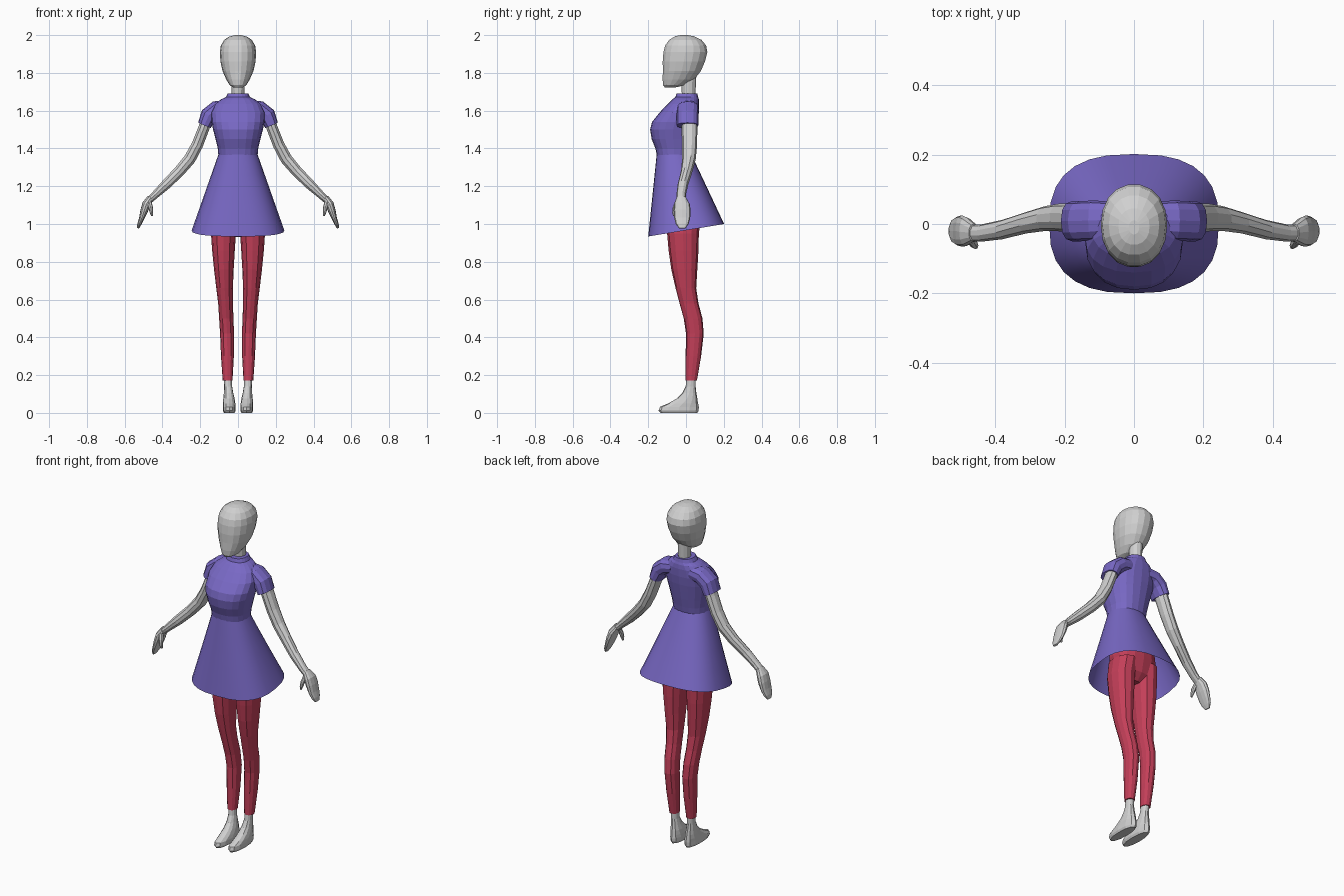
import bpy, bmesh, math
from mathutils import Vector as V


def material(name, rgb):
    m = bpy.data.materials.new(name)
    m.diffuse_color = (*rgb, 1)
    return m


SKIN = material("light grey skin", (0.63, 0.63, 0.63))
DRESS = material("violet cloth", (0.19, 0.14, 0.56))
LEGS = material("crimson leggings", (0.55, 0.05, 0.10))


def loft(name, rings, mat, n=16, caps=True, smooth=0):
    """Skin rings of (centre, u axis, v axis, superellipse exponent)."""
    bm = bmesh.new()
    loops = []
    for c, u, v, e in rings:
        row = []
        for i in range(n):
            a = 2 * math.pi * i / n
            ca, sa = math.cos(a), math.sin(a)
            p = math.copysign(abs(ca) ** (2 / e), ca)
            q = math.copysign(abs(sa) ** (2 / e), sa)
            row.append(bm.verts.new(V(c) + V(u) * p + V(v) * q))
        loops.append(row)
    for a, b in zip(loops, loops[1:]):
        for i in range(n):
            j = (i + 1) % n
            bm.faces.new((a[i], a[j], b[j], b[i]))
    if caps:
        bm.faces.new(loops[0])
        bm.faces.new(loops[-1])
    bmesh.ops.recalc_face_normals(bm, faces=bm.faces)
    me = bpy.data.meshes.new(name)
    bm.to_mesh(me)
    bm.free()
    me.materials.append(mat)
    ob = bpy.data.objects.new(name, me)
    bpy.context.collection.objects.link(ob)
    if smooth:
        bpy.context.view_layer.objects.active = ob
        ob.select_set(True)
        bpy.ops.object.shade_smooth_by_angle(angle=math.radians(smooth))
        ob.select_set(False)
    return ob


def stack(rows, x=0, e=2.0):
    """Level rings from rows of (z, front y, back y, half width[, x])."""
    out = []
    for r in rows:
        z, f, b, w = r[:4]
        cx = x * r[4] if len(r) > 4 else x
        out.append(((cx, (f + b) / 2, z), (w, 0, 0), (0, (b - f) / 2, 0), e))
    return out


def limb(rows, s, e=2.0):
    """Rings along a path of (x, y, z, half depth in y, half thickness)."""
    out = []
    for i, (x, y, z, d, t) in enumerate(rows):
        a, b = rows[max(i - 1, 0)], rows[min(i + 1, len(rows) - 1)]
        k = V((b[0] - a[0], 0, b[2] - a[2])).normalized()
        out.append(((s * x, y, z), (0, d, 0), (s * -k.z * t, 0, k.x * t), e))
    return out


# Head and neck
loft("head", stack([
    (1.722, -.112, -.06, .022), (1.735, -.122, -.005, .044),
    (1.765, -.125, .045, .062), (1.81, -.124, .08, .082),
    (1.86, -.125, .102, .093), (1.91, -.121, .115, .096),
    (1.945, -.112, .108, .091), (1.975, -.09, .083, .073),
    (1.993, -.06, .045, .045), (2.0, -.03, .01, .015)], e=2.15), SKIN, 18)
loft("neck", stack([(1.62, -.03, .055, .04), (1.69, -.022, .05, .034),
                    (1.79, -.03, .055, .036)]), SKIN, 12)

# Dress: bodice and open flared skirt with a tilted hem
loft("bodice", stack([
    (1.365, -.155, .03, .104), (1.40, -.162, .036, .107),
    (1.45, -.182, .046, .119), (1.50, -.19, .055, .132),
    (1.54, -.18, .062, .14), (1.59, -.14, .068, .142),
    (1.635, -.098, .07, .122), (1.66, -.072, .068, .09),
    (1.672, -.056, .064, .064), (1.692, -.05, .06, .053)], e=2.3),
    DRESS, 20)
skirt = []
for i in range(5):
    t = i / 4
    f, b, w = -.155 - .045 * t, .028 + .174 * t, .103 + .142 * t
    skirt.append(((0, (f + b) / 2, 1.37 - .403 * t), (w, 0, 0),
                  (0, (b - f) / 2, .033 * t), 2.2 + .4 * t))
loft("skirt", skirt, DRESS, 28, caps=False, smooth=30)

# Hips under the skirt
loft("hips", stack([(.93, -.05, .03, .03), (.97, -.09, .065, .11),
                    (1.06, -.11, .085, .135), (1.18, -.11, .075, .125),
                    (1.33, -.12, .02, .09)], e=2.3), LEGS, 16)

for s, side in ((-1, "right"), (1, "left")):
    # Sleeve
    loft(side + "_sleeve", limb([
        (.06, .012, 1.615, .052, .042), (.115, .01, 1.607, .058, .045),
        (.155, .008, 1.575, .058, .045), (.178, .008, 1.522, .058, .036)],
        s, 2.4), DRESS, 12)
    # Arm
    loft(side + "_arm", limb([
        (.165, .018, 1.56, .042, .03), (.18, .018, 1.51, .042, .031),
        (.215, .019, 1.42, .04, .032), (.255, .016, 1.345, .036, .033),
        (.31, .004, 1.28, .031, .031), (.38, -.016, 1.21, .028, .028),
        (.44, -.026, 1.153, .025, .021), (.475, -.026, 1.12, .025, .018)],
        s), SKIN, 10)
    # Flat hand and thumb
    loft(side + "_hand", limb([
        (.462, -.025, 1.14, .025, .018), (.485, -.022, 1.105, .042, .022),
        (.497, -.02, 1.07, .045, .02), (.51, -.02, 1.03, .042, .014),
        (.522, -.02, 1.0, .034, .011), (.53, -.02, .978, .018, .006)],
        s, 2.3), SKIN, 12)
    loft(side + "_thumb", limb([
        (.472, -.04, 1.12, .018, .014), (.463, -.056, 1.09, .014, .012),
        (.458, -.062, 1.06, .011, .009), (.454, -.062, 1.043, .006, .005)],
        s), SKIN, 8)
    # Legging leg
    loft(side + "_leg", stack([
        (.172, -.002, .058, .026, .055), (.30, -.002, .08, .034, .056),
        (.42, 0, .094, .037, .058), (.50, -.012, .087, .038, .062),
        (.58, -.034, .066, .039, .066), (.66, -.055, .054, .044, .071),
        (.76, -.078, .06, .052, .075), (.86, -.092, .066, .06, .077),
        (.95, -.1, .068, .066, .077), (1.04, -.1, .08, .064, .07)],
        s, 2.2), LEGS, 12)
    # Bare foot
    loft(side + "_foot", stack([
        (0, -.135, .06, .028, .046), (.012, -.145, .067, .034, .046),
        (.032, -.138, .068, .034, .046), (.05, -.095, .064, .033, .047),
        (.075, -.05, .06, .03, .048), (.105, -.02, .055, .025, .05),
        (.14, -.002, .051, .021, .052), (.19, .004, .052, .021, .054)],
        s, 2.2), SKIN, 12)
